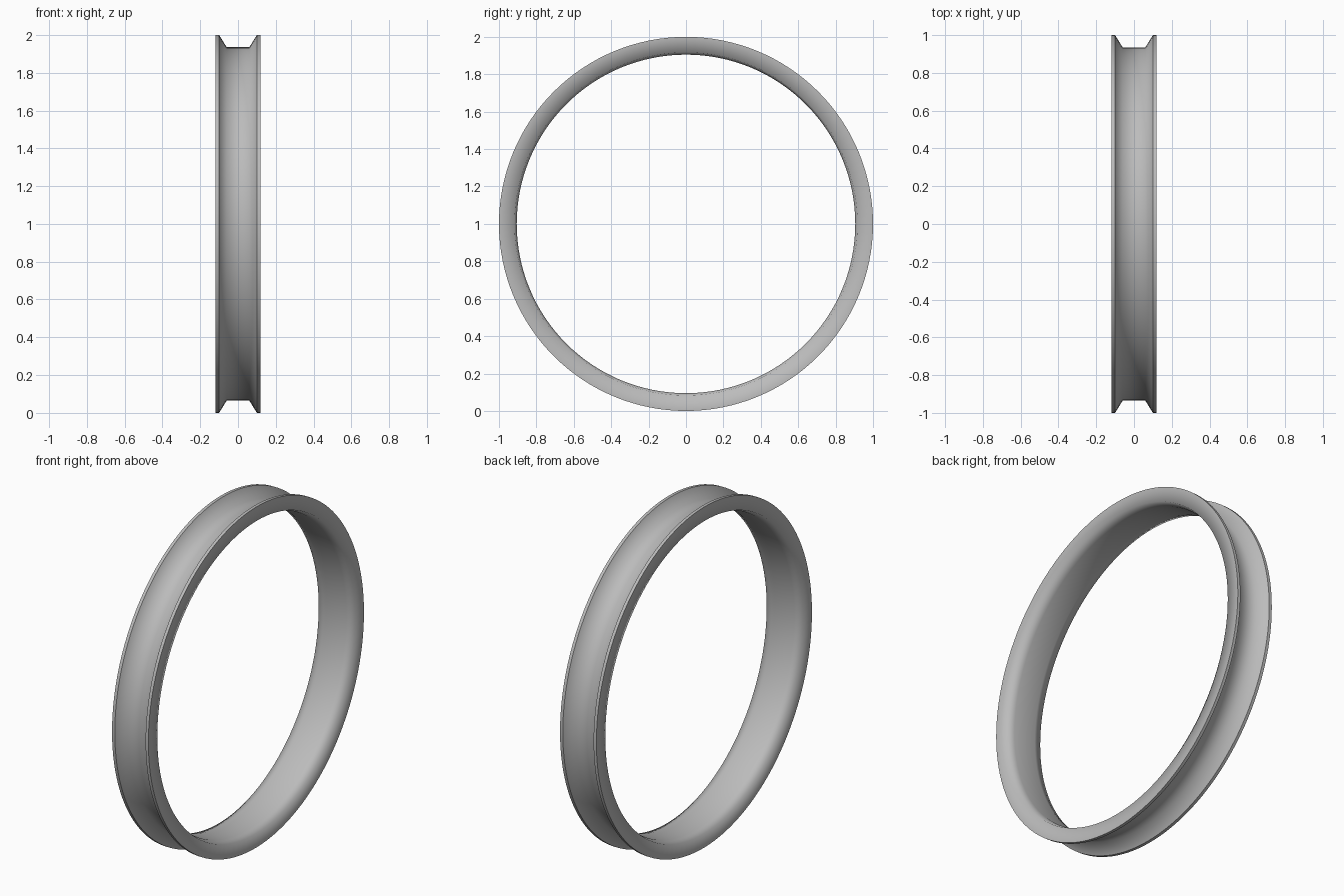
import bpy, bmesh, math

if "Cube" in bpy.data.objects:
    bpy.data.objects.remove(bpy.data.objects["Cube"])

SEGMENTS = 128

# Single grey material
grey = bpy.data.materials.new("rim grey")
grey.diffuse_color = (0.5, 0.5, 0.5, 1)
grey.use_nodes = True
grey.node_tree.nodes["Principled BSDF"].inputs["Base Color"].default_value = grey.diffuse_color

# Half cross-section (x, radius, sharp crease): groove floor to inner bore
half = [
    (0.060, 0.935, False),  # groove floor corner
    (0.100, 1.000, True),   # flange lip, groove side
    (0.118, 1.000, True),   # flange lip, outer side
    (0.118, 0.917, False),  # inner edge of side face
    (0.070, 0.905, False),  # bore
]
profile = half + [(-x, r, s) for x, r, s in reversed(half)]

# Revolve the closed profile about the x axis
bm = bmesh.new()
rings = []
for x, r, s in profile:
    ring = []
    for i in range(SEGMENTS):
        a = 2 * math.pi * i / SEGMENTS
        ring.append(bm.verts.new((x, r * math.sin(a), 1 + r * math.cos(a))))
    rings.append(ring)
for k, ring in enumerate(rings):
    nxt = rings[(k + 1) % len(rings)]
    for i in range(SEGMENTS):
        j = (i + 1) % SEGMENTS
        bm.faces.new((ring[i], ring[j], nxt[j], nxt[i])).smooth = True
bmesh.ops.recalc_face_normals(bm, faces=bm.faces[:])

# Keep the flange lip edges crisp
for (x, r, sharp), ring in zip(profile, rings):
    if sharp:
        for i in range(SEGMENTS):
            bm.edges.get((ring[i], ring[(i + 1) % SEGMENTS])).smooth = False

mesh = bpy.data.meshes.new("wheel_rim")
bm.to_mesh(mesh)
bm.free()
mesh.materials.append(grey)
rim = bpy.data.objects.new("wheel_rim", mesh)
bpy.context.collection.objects.link(rim)
